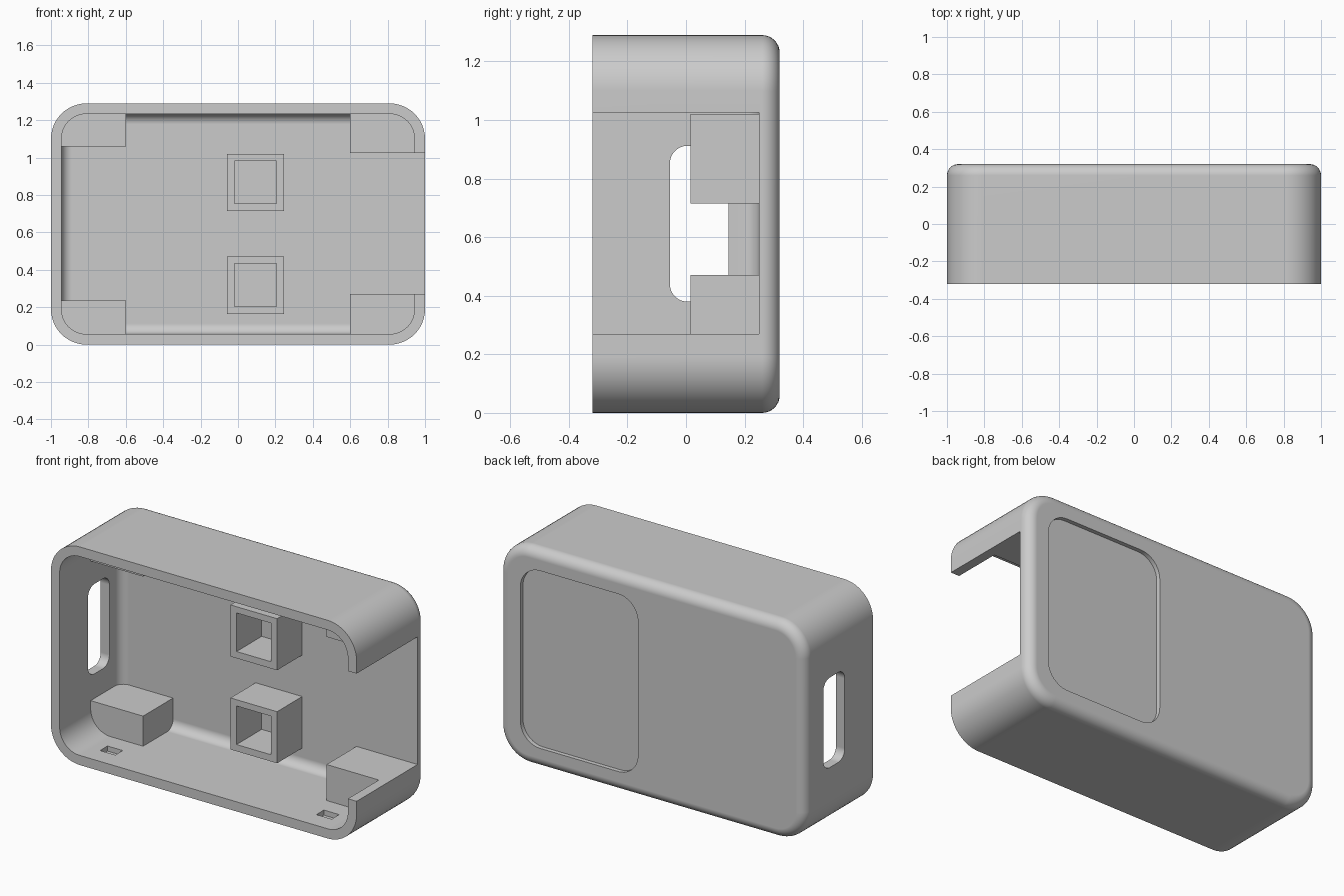
import bpy, bmesh, math
from mathutils import Vector

if "Cube" in bpy.data.objects:
    bpy.data.objects.remove(bpy.data.objects["Cube"])

grey = bpy.data.materials.new("matte_grey")
grey.use_nodes = True
grey.diffuse_color = (0.6, 0.6, 0.6, 1)
grey.node_tree.nodes["Principled BSDF"].inputs["Base Color"].default_value = grey.diffuse_color

H = 1.29       # overall height
WALL = 0.057
FLOOR = 0.25   # inner face of the back panel
FRONT, BACK = -0.32, 0.32


def block(name, x, y, z, radius=0.0, along="y", fillet=0.0):
    """Box given by ranges; edges along one axis rounded, back rim optionally filleted."""
    bm = bmesh.new()
    bmesh.ops.create_cube(bm, size=1)
    for v in bm.verts:
        v.co = Vector([r[0] if c < 0 else r[1] for c, r in zip(v.co, (x, y, z))])
    if radius:
        axis = "xyz".index(along)
        edges = [e for e in bm.edges
                 if abs((e.verts[0].co - e.verts[1].co).normalized()[axis]) > 0.9]
        bmesh.ops.bevel(bm, geom=edges, offset=radius, segments=12, profile=0.5, affect="EDGES")
    if fillet:
        rim = [e for e in bm.edges if all(v.co.y > y[1] - 1e-4 for v in e.verts)]
        bmesh.ops.bevel(bm, geom=rim, offset=fillet, segments=8, profile=0.5, affect="EDGES")
    bmesh.ops.recalc_face_normals(bm, faces=bm.faces)
    mesh = bpy.data.meshes.new(name)
    bm.to_mesh(mesh)
    bm.free()
    ob = bpy.data.objects.new(name, mesh)
    bpy.context.scene.collection.objects.link(ob)
    return ob


def combine(target, tool, operation="DIFFERENCE"):
    """Apply a boolean and discard the tool."""
    mod = target.modifiers.new("cut", "BOOLEAN")
    mod.operation, mod.solver, mod.object = operation, "EXACT", tool
    bpy.context.view_layer.objects.active = target
    bpy.ops.object.modifier_apply(modifier=mod.name)
    bpy.data.objects.remove(tool)


# Outer shell, open to the front
shell = block("case_shell", (-1, 1), (FRONT, BACK), (0, H), radius=0.19, fillet=0.06)
shell.data.materials.append(grey)

# Hollow interior, with the solid details carved out of the cavity shape
cavity = block("cavity", (WALL - 1, 1 - WALL), (FRONT - 0.1, FLOOR), (WALL, H - WALL),
               radius=0.13, fillet=0.055)

# Corner blocks: smaller pair beside the slot, larger pair beside the open end
for x, height in (((-1.1, -0.6), 0.235), ((0.6, 1.1), 0.27)):
    for z in ((-0.1, height), (H - height + 0.005, H + 0.1)):
        combine(cavity, block("corner_block", x, (-0.03, 0.4), z))

# Hollow square posts on the back panel
for z in (0.165, 0.715):
    post = block("post", (-0.06, 0.245), (0.015, 0.4), (z, z + 0.305))
    combine(post, block("post_hole", (-0.02, 0.205), (-0.1, FLOOR),
                        (z + 0.04, z + 0.268)))
    combine(cavity, post)
combine(shell, cavity)

# Open end
combine(shell, block("end_opening", (0.8, 1.2), (FRONT - 0.1, FLOOR), (0.27, H - 0.265)))

# Rounded slot through the opposite end
combine(shell, block("end_slot", (-1.1, -0.9), (-0.055, 0.145), (0.38, 0.912),
                     radius=0.06, along="x"))

# Shallow label recess on the back
combine(shell, block("back_recess", (0.09, 0.86), (BACK - 0.025, BACK + 0.1),
                     (0.12, H - 0.12), radius=0.13))

# Small latch pockets inside the top and bottom walls
for side in (-1, 1):
    for z in (WALL, H - WALL):
        cx = side * 0.708
        combine(shell, block("latch_pocket", (cx - 0.05, cx + 0.05), (-0.207, -0.137),
                             (z - 0.03, z + 0.03)))

# Smooth rounds with crisp edges and flat panels
for ob in bpy.context.selected_objects:
    ob.select_set(False)
shell.select_set(True)
bpy.context.view_layer.objects.active = shell
bpy.ops.object.shade_smooth_by_angle(angle=math.radians(30))
weighted = shell.modifiers.new("flat_panels", "WEIGHTED_NORMAL")
weighted.keep_sharp = True
